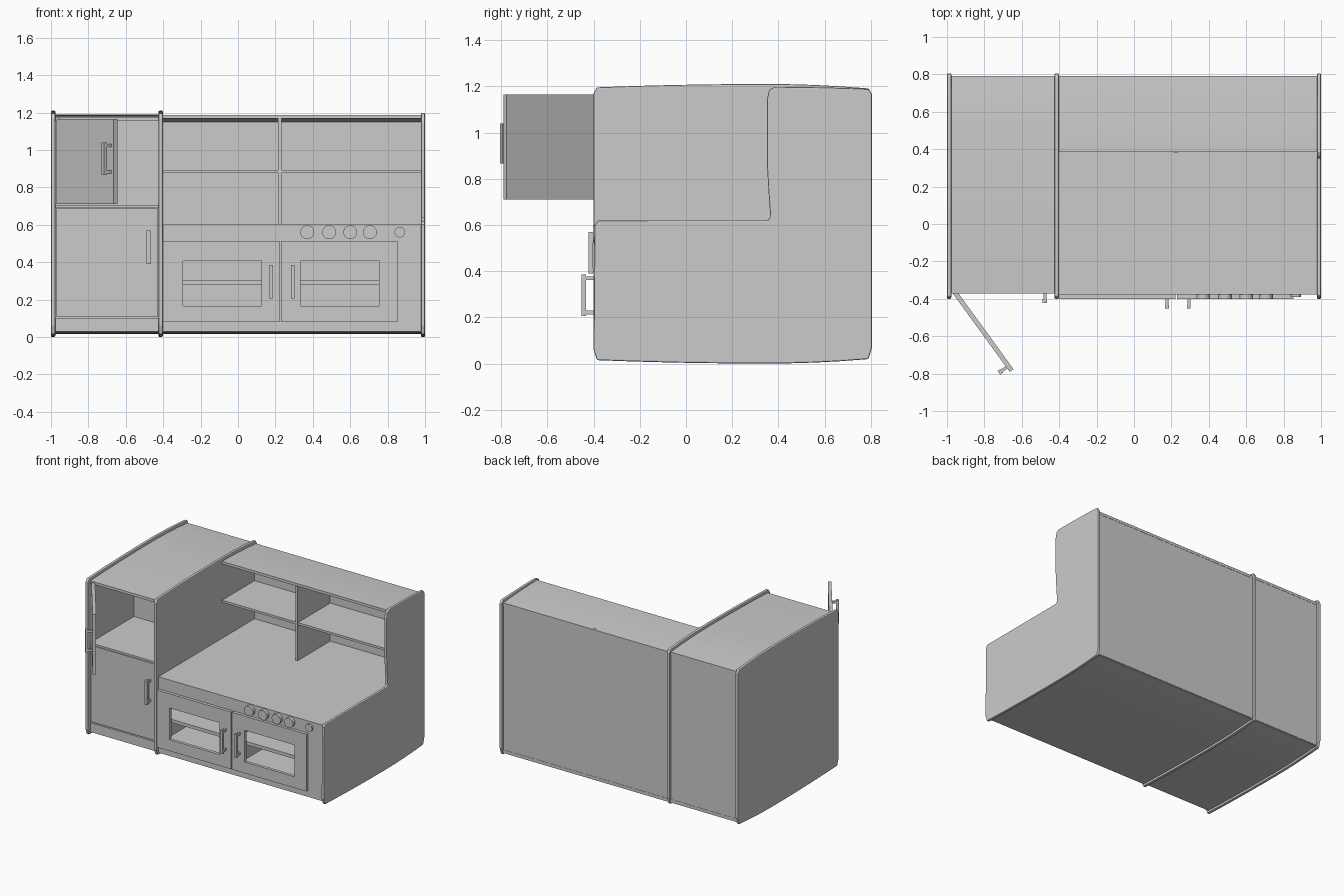
import bpy, bmesh, math
from mathutils import Vector, Matrix

if "Cube" in bpy.data.objects:
    bpy.data.objects.remove(bpy.data.objects["Cube"])


def finish(name, bm, bevel=0):
    bmesh.ops.recalc_face_normals(bm, faces=bm.faces)
    me = bpy.data.meshes.new(name)
    bm.to_mesh(me)
    bm.free()
    ob = bpy.data.objects.new(name, me)
    bpy.context.collection.objects.link(ob)
    if bevel:
        m = ob.modifiers.new("edge_round", 'BEVEL')
        m.width, m.segments, m.limit_method = bevel, 2, 'ANGLE'
        m.angle_limit = math.radians(50)
    return ob


def add_box(bm, x0, x1, y0, y1, z0, z1):
    mat = (Matrix.Translation(((x0 + x1) / 2, (y0 + y1) / 2, (z0 + z1) / 2))
           @ Matrix.Diagonal((x1 - x0, y1 - y0, z1 - z0, 1)))
    bmesh.ops.create_cube(bm, size=1, matrix=mat)


def box(name, *b, bevel=0):
    bm = bmesh.new()
    add_box(bm, *b)
    return finish(name, bm, bevel)


def prism(name, profile, x0, x1, bevel=0):
    """Extrude a (y, z) outline along x."""
    bm = bmesh.new()
    f = bm.faces.new([bm.verts.new((x0, y, z)) for y, z in profile])
    r = bmesh.ops.extrude_face_region(bm, geom=[f])
    vs = [g for g in r["geom"] if isinstance(g, bmesh.types.BMVert)]
    bmesh.ops.translate(bm, verts=vs, vec=(x1 - x0, 0, 0))
    return finish(name, bm, bevel)


def frame(name, outer, hole, y0, y1):
    """Flat panel with a rectangular opening; rects are (x0, x1, z0, z1)."""
    bm = bmesh.new()
    ring = lambda r, y: [bm.verts.new((x, y, z)) for x, z in
                         ((r[0], r[2]), (r[1], r[2]), (r[1], r[3]), (r[0], r[3]))]
    loops = [ring(outer, y0), ring(hole, y0), ring(hole, y1), ring(outer, y1)]
    for k in range(4):
        a, b = loops[k], loops[(k + 1) % 4]
        for i in range(4):
            j = (i + 1) % 4
            bm.faces.new((a[i], a[j], b[j], b[i]))
    return finish(name, bm)


def handle(name, x, face, reach, z0, z1, w=0.024):
    """Bar handle on two posts, standing off a face that looks to -y."""
    bm = bmesh.new()
    add_box(bm, x - w / 2, x + w / 2, face - reach, face - reach + 0.02, z0, z1)
    for z in (z0 + 0.016, z1 - 0.016):
        add_box(bm, x - 0.008, x + 0.008, face - reach + 0.01, face, z - 0.008, z + 0.008)
    return finish(name, bm)


def drop(y):
    return (0.027 if y < 0.35 else 0.1) * (y - 0.35) ** 2


def curve(y0, y1, n=10):
    return [y0 + (y1 - y0) * i / n for i in range(n + 1)]


# bowed side panels: two tall ones and a stepped one on the right
bottom = [(-0.40, 0.06)] + [(y, drop(y)) for y in curve(-0.385, 0.79)] + [(0.805, 0.07)]
tall = bottom + [(0.805, 1.165)] + [(y, 1.21 - drop(y)) for y in curve(0.79, -0.385)] + [(-0.40, 1.17)]
step = (bottom + [(0.805, 1.165)] + [(y, 1.198 - drop(y) * 0.5) for y in curve(0.79, 0.385, 5)]
        + [(0.36, 1.185), (0.35, 1.14), (0.35, 0.87), (0.357, 0.75), (0.365, 0.635), (0.355, 0.62),
           (-0.38, 0.62), (-0.395, 0.60)])
prism("left_side_panel", tall, -1.0, -0.977, 0.006)
prism("middle_side_panel", tall, -0.425, -0.402, 0.006)
prism("right_side_panel", step, 0.978, 1.0, 0.006)

# curved top and bottom boards
def bowed(name, y0, y1, x0, x1, z, sign, t=0.02):
    ys = curve(y0, y1)
    prism(name, [(y, z - sign * drop(y)) for y in ys]
          + [(y, z - sign * (drop(y) + t)) for y in reversed(ys)], x0, x1)


bowed("fridge_top", -0.372, 0.79, -0.98, -0.42, 1.19, 1)
bowed("hutch_top", 0.385, 0.79, -0.405, 0.98, 1.187, 1)
bowed("fridge_bottom", -0.37, 0.79, -0.98, -0.42, 0.016, -1)
bowed("oven_bottom", -0.37, 0.79, -0.405, 0.98, 0.016, -1)

# back boards
box("fridge_back", -0.98, -0.42, 0.772, 0.788, 0.03, 1.17)
box("oven_back", -0.405, 0.98, 0.772, 0.788, 0.03, 1.168)

# fridge section
box("fridge_inner_back", -0.98, -0.42, 0.15, 0.165, 0.03, 1.175)
box("fridge_shelf", -0.98, -0.42, -0.372, 0.15, 0.692, 0.706)
box("fridge_plinth", -0.98, -0.42, -0.37, -0.34, 0.03, 0.10)
box("fridge_lower_door", -0.973, -0.428, -0.372, -0.347, 0.11, 0.688)
handle("fridge_lower_handle", -0.477, -0.372, 0.05, 0.39, 0.57)

# open upper fridge door, swung on its left hinge
swing = Matrix.Translation((-0.97, -0.37, 0)) @ Matrix.Rotation(math.radians(-54), 4, 'Z')
for ob in (box("fridge_upper_door", 0, 0.52, 0, 0.025, 0.71, 1.165),
           handle("fridge_upper_handle", 0.49, 0, 0.05, 0.865, 1.04)):
    ob.matrix_world = swing

# oven section
box("counter_top", -0.405, 0.98, -0.377, 0.78, 0.588, 0.605)
frame("oven_front_frame", (-0.405, 0.98, 0.03, 0.60), (-0.38, 0.83, 0.10, 0.495), -0.377, -0.355)
box("oven_inner_back", -0.405, 0.98, 0.15, 0.165, 0.03, 0.59)
box("oven_divider", 0.215, 0.235, -0.37, 0.15, 0.03, 0.59)
box("oven_right_wall", 0.83, 0.845, -0.36, 0.15, 0.03, 0.59)
box("oven_floor", -0.405, 0.83, -0.36, 0.15, 0.085, 0.10)
box("oven_rack", -0.405, 0.83, -0.36, 0.15, 0.277, 0.302)

# oven doors with windows and handles
for side, x0, x1, w0, w1, hx in (("left", -0.40, 0.223, -0.295, 0.125, 0.177),
                                 ("right", 0.229, 0.852, 0.335, 0.755, 0.293)):
    frame(side + "_oven_door", (x0, x1, 0.08, 0.513), (w0, w1, 0.165, 0.405), -0.40, -0.377)
    handle(side + "_oven_handle", hx, -0.40, 0.053, 0.205, 0.385, 0.02)

# control knobs
for i, (x, r, d) in enumerate(((0.37, 0.037, 0.025), (0.487, 0.037, 0.025), (0.60, 0.037, 0.025),
                               (0.705, 0.037, 0.025), (0.865, 0.028, 0.014))):
    bm = bmesh.new()
    bmesh.ops.create_cone(bm, cap_ends=True, segments=32, radius1=r, radius2=r, depth=d,
                          matrix=Matrix.Translation((x, -0.377 - d / 2, 0.56))
                          @ Matrix.Rotation(math.pi / 2, 4, 'X'))
    knob = finish(f"knob_{i + 1}", bm)
    bpy.context.view_layer.objects.active = knob
    knob.select_set(True)
    bpy.ops.object.shade_smooth_by_angle()
    knob.select_set(False)

# hutch shelves above the counter
box("hutch_shelf", -0.405, 0.98, 0.385, 0.775, 0.876, 0.893)
box("hutch_divider", 0.215, 0.232, 0.38, 0.775, 0.60, 1.17)
